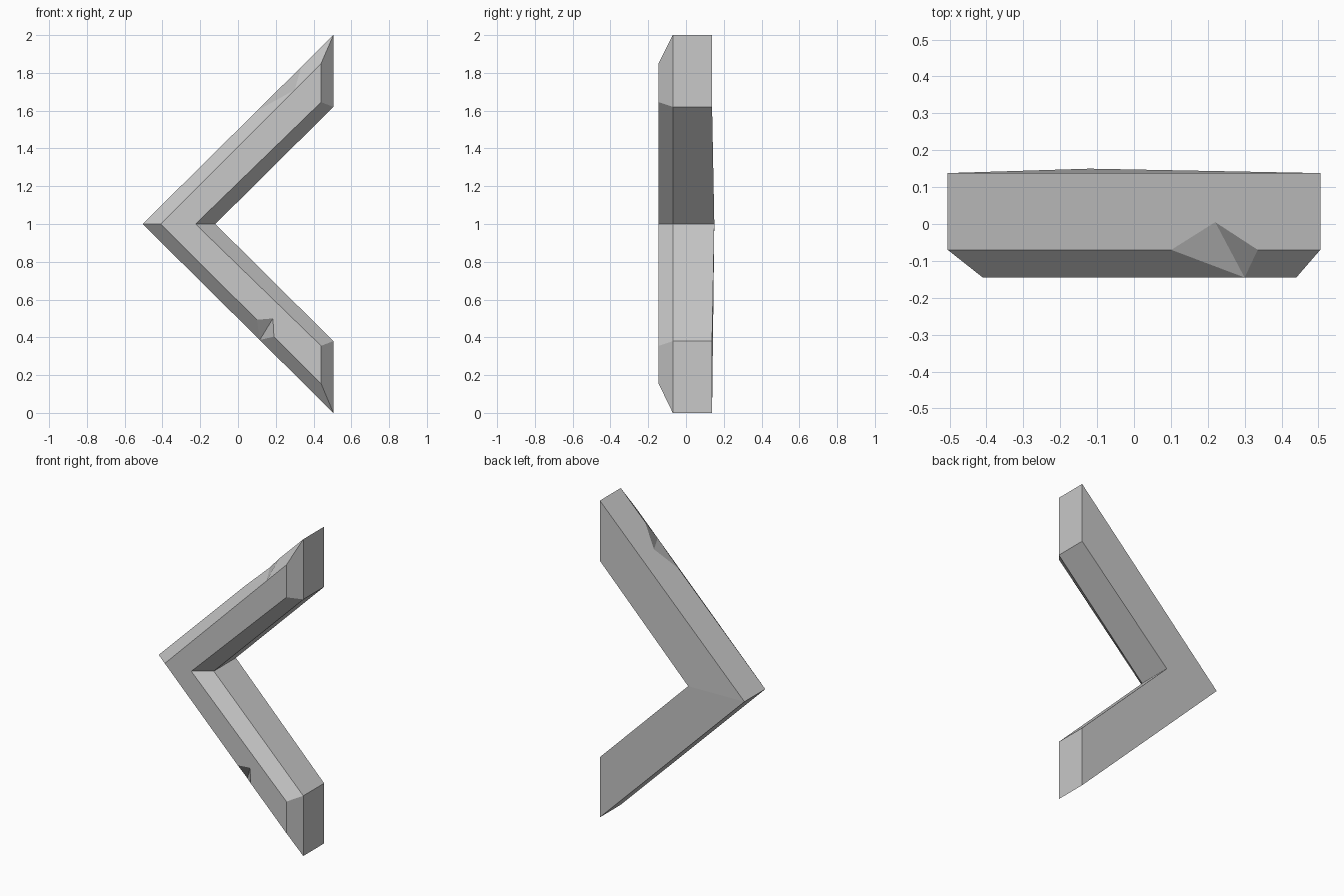
import bpy
import bmesh
from mathutils import Vector

cube = bpy.data.objects.get("Cube")
if cube:
    bpy.data.objects.remove(cube, do_unlink=True)

# Grey material
grey = bpy.data.materials.new("stone_grey")
grey.use_nodes = True
colour = (0.58, 0.58, 0.58, 1)
grey.diffuse_color = colour
grey.node_tree.nodes["Principled BSDF"].inputs["Base Color"].default_value = colour

bm = bmesh.new()


def point(x, y, z):
    return bm.verts.new((x, y, z))


def along(a, b, t):
    return bm.verts.new(a.co.lerp(b.co, t))


def face(*verts):
    bm.faces.new(verts)


# Chevron outline: tip, upper end, upper inner end, inner corner, lower inner end, lower end
outer = [(-0.505, 1), (0.505, 2), (0.505, 1.62), (-0.12, 1), (0.505, 0.38), (0.505, 0)]
inset = [(-0.41, 1), (0.44, 1.85), (0.44, 1.645), (-0.225, 1), (0.44, 0.355), (0.44, 0.155)]
front = [point(x, -0.145, z) for x, z in inset]
rim = [point(x, -0.07, z) for x, z in outer]
back = [point(x, 0.138, z) for x, z in outer]
back[3].co.y = 0.15

# Plain bevels and sides
for i in range(1, 5):
    j = i + 1
    face(front[i], front[j], rim[j], rim[i])
    face(rim[i], rim[j], back[j], back[i])

# Upper arm's outer side, with a chip taken out of the rim
a, c = along(rim[0], rim[1], 0.6), along(rim[0], rim[1], 0.832)
q = along(front[0], front[1], 0.835)
p = along(rim[0], rim[1], 0.718)
p.co.y = 0.005
face(front[0], q, a, rim[0])
face(q, front[1], rim[1], c)
face(rim[0], a, p, c, rim[1], back[1], back[0])
face(a, q, p)
face(p, q, c)

# Lower arm's outer side, with a chip taken out of the front edge
a2, c2 = along(front[0], front[5], 0.6), along(front[0], front[5], 0.706)
q2 = along(rim[0], rim[5], 0.614)
p2 = point(0.185, -0.145, 0.5)
face(front[5], c2, q2, rim[5])
face(a2, front[0], rim[0], q2)
face(rim[5], q2, rim[0], back[0], back[5])
face(a2, q2, p2)
face(p2, q2, c2)

# Front and back, one face per arm
face(front[0], q, front[1], front[2], front[3])
face(front[3], front[4], front[5], c2, p2, a2, front[0])
face(*back[0:4])
face(back[3], back[4], back[5], back[0])

bmesh.ops.recalc_face_normals(bm, faces=bm.faces)
mesh = bpy.data.meshes.new("chevron_arrow")
bm.to_mesh(mesh)
bm.free()
mesh.materials.append(grey)
chevron = bpy.data.objects.new("chevron_arrow", mesh)
bpy.context.collection.objects.link(chevron)
